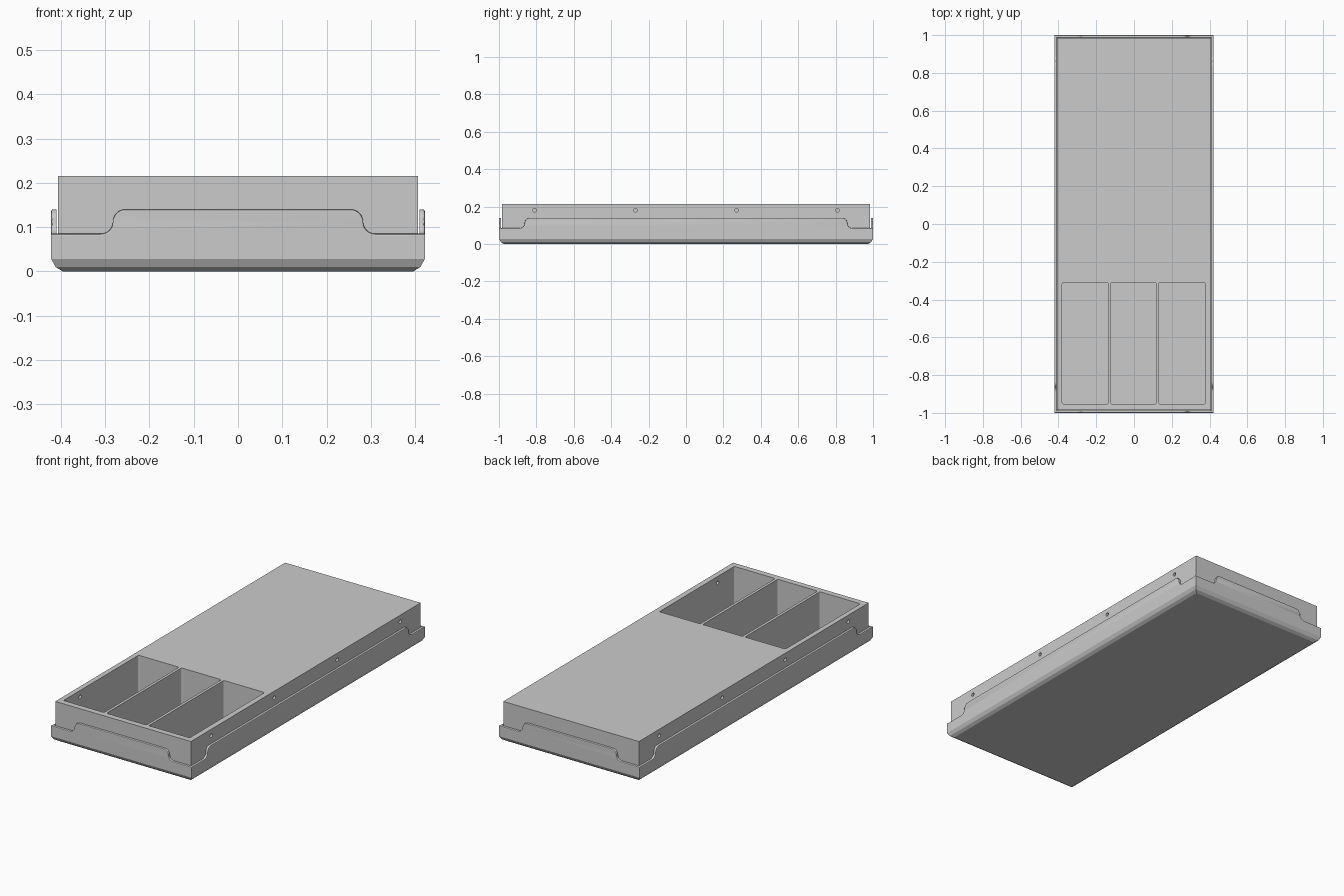
import bpy, bmesh, math
from mathutils import Matrix, Vector

cube = bpy.data.objects.get("Cube")
if cube:
    bpy.data.objects.remove(cube, do_unlink=True)

GREY = (0.6, 0.6, 0.6, 1)
mat = bpy.data.materials.new("light_grey")
mat.use_nodes = True
mat.diffuse_color = GREY
mat.node_tree.nodes["Principled BSDF"].inputs["Base Color"].default_value = GREY

HX, HY = 0.422, 1.0        # outer half sizes of the tray
WALL = 0.012               # skirt thickness
GAP = 0.015                # step from the tray to the upper body
TOP = 0.215
SEAM, LEDGE, RAISED = 0.028, 0.085, 0.14


def finish(name, bm):
    bmesh.ops.recalc_face_normals(bm, faces=bm.faces[:])
    mesh = bpy.data.meshes.new(name)
    bm.to_mesh(mesh)
    bm.free()
    mesh.materials.append(mat)
    obj = bpy.data.objects.new(name, mesh)
    bpy.context.collection.objects.link(obj)
    return obj


def activate(obj):
    bpy.ops.object.select_all(action='DESELECT')
    obj.select_set(True)
    bpy.context.view_layer.objects.active = obj


def box(name, lo, hi, round_corners=0):
    lo, hi = Vector(lo), Vector(hi)
    bm = bmesh.new()
    size = Matrix.Diagonal((*(hi - lo), 1))
    bmesh.ops.create_cube(bm, size=1, matrix=Matrix.Translation((lo + hi) / 2) @ size)
    if round_corners:
        upright = [e for e in bm.edges
                   if (e.verts[0].co - e.verts[1].co).xy.length < 0.001]
        bmesh.ops.bevel(bm, geom=upright, offset=round_corners, segments=3,
                        profile=0.5, affect='EDGES')
    return finish(name, bm)


def cut(target, cutter):
    mod = target.modifiers.new("cut", 'BOOLEAN')
    mod.operation, mod.solver, mod.object = 'DIFFERENCE', 'EXACT', cutter
    activate(target)
    bpy.ops.object.modifier_apply(modifier=mod.name)
    bpy.data.objects.remove(cutter, do_unlink=True)


# Upper body with three open compartments at the front
body = box("upper_body", (GAP - HX, GAP - HY, 0.008), (HX - GAP, HY - GAP, TOP))
for x0, x1 in ((-0.38, -0.137), (-0.122, 0.117), (0.132, 0.377)):
    cut(body, box("compartment_cutter", (x0, -0.953, 0.011), (x1, -0.31, 0.3), 0.008))

# Screw holes along both long sides
for side in (-1, 1):
    for y in (-0.81, -0.27, 0.27, 0.81):
        bm = bmesh.new()
        place = Matrix.Translation((side * (HX - GAP), y, 0.18))
        bmesh.ops.create_cone(bm, cap_ends=True, segments=16, radius1=0.01,
                              radius2=0.01, depth=0.07,
                              matrix=place @ Matrix.Rotation(math.pi / 2, 4, 'Y'))
        cut(body, finish("hole_cutter", bm))

# Tray bottom with a softened lower edge
bm = bmesh.new()
rings = []
for inset, z in ((0.026, 0), (0.01, 0.01), (0, SEAM)):
    rings.append([bm.verts.new((sx * (HX - inset), sy * (HY - inset), z))
                  for sx, sy in ((-1, -1), (1, -1), (1, 1), (-1, 1))])
bm.faces.new(rings[0])
for low, high in zip(rings, rings[1:]):
    for i in range(4):
        j = (i + 1) % 4
        bm.faces.new((low[i], low[j], high[j], high[i]))
finish("tray_bottom", bm)


def skirt(name, half, distance, flat, angle):
    """Wall plate whose middle rises through an S-curve at each end."""
    r = (RAISED - LEDGE) / 2
    right = [(half, SEAM), (half, LEDGE)]
    steps = [math.radians(15 * k) for k in range(7)]
    right += [(flat + 2 * r - r * math.sin(a), LEDGE + r - r * math.cos(a)) for a in steps]
    right += [(flat + r * math.cos(a), LEDGE + r + r * math.sin(a)) for a in steps[1:]]
    outline = right + [(-u, z) for u, z in reversed(right)]
    bm = bmesh.new()
    face = bm.faces.new([bm.verts.new((u, -distance, z)) for u, z in outline])
    new = bmesh.ops.extrude_face_region(bm, geom=[face], use_keep_orig=True)["geom"]
    for v in new:
        if isinstance(v, bmesh.types.BMVert):
            v.co.y += WALL
    rim = [e for e in bm.edges
           if all(v.co.y < 0.001 - distance and v.co.z > LEDGE - 0.005 for v in e.verts)]
    bmesh.ops.bevel(bm, geom=rim, offset=0.004, segments=2, profile=0.5, affect='EDGES')
    bm.transform(Matrix.Rotation(angle, 4, 'Z'))
    obj = finish(name, bm)
    activate(obj)
    bpy.ops.object.shade_smooth_by_angle(angle=math.radians(20))


# Skirt walls around the tray
skirt("front_skirt", HX, HY, 0.255, 0)
skirt("back_skirt", HX, HY, 0.255, math.pi)
skirt("left_skirt", HY - WALL, HX, 0.835, math.pi / 2)
skirt("right_skirt", HY - WALL, HX, 0.835, -math.pi / 2)
